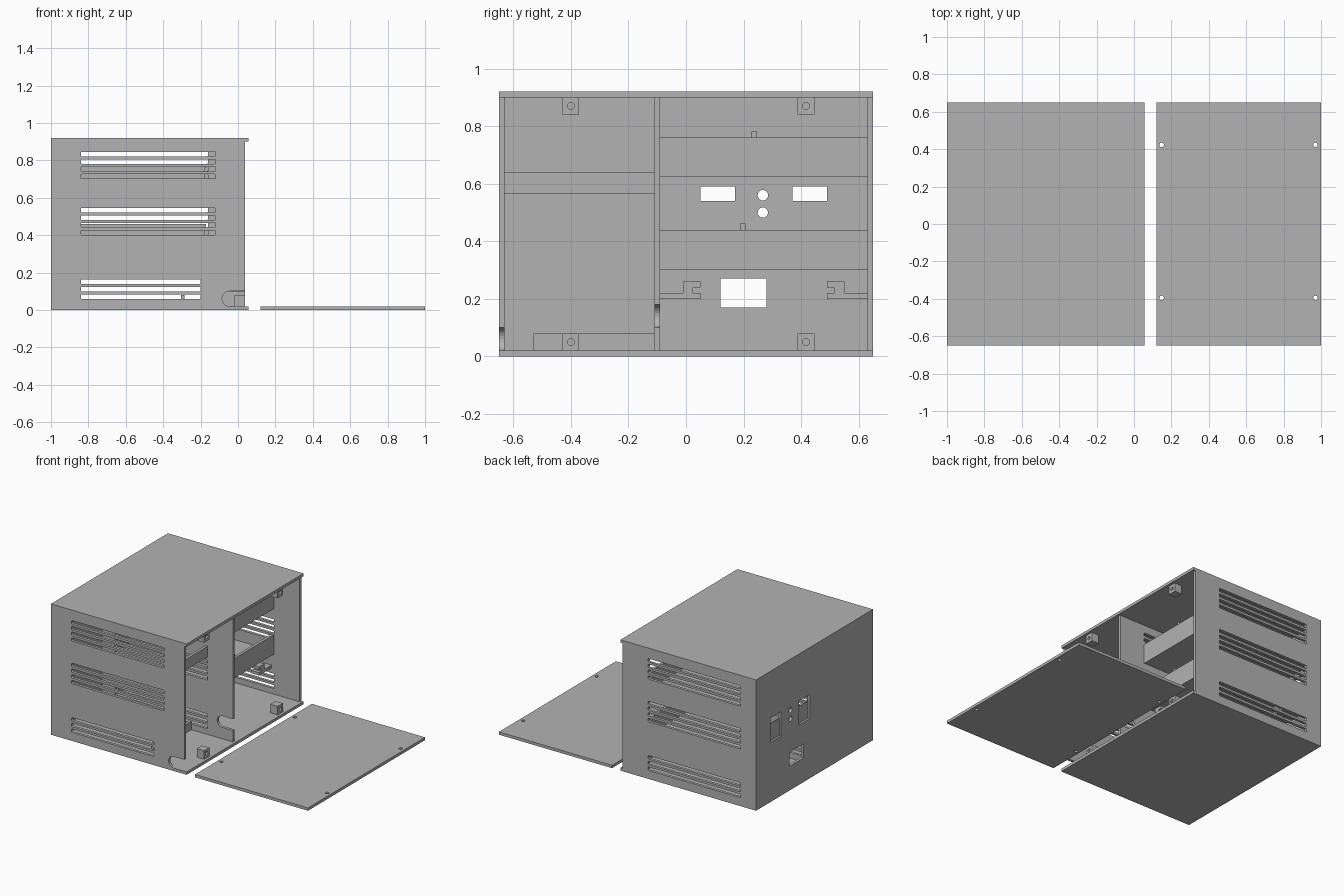
import bpy, bmesh
from mathutils import Matrix, Vector

cube = bpy.data.objects.get("Cube")
if cube:
    bpy.data.objects.remove(cube, do_unlink=True)

grey = bpy.data.materials.new("matte_grey")
grey.use_nodes = True
colour = (0.45, 0.45, 0.45, 1)
grey.diffuse_color = colour
grey.node_tree.nodes["Principled BSDF"].inputs["Base Color"].default_value = colour


def add_box(bm, x, y, z, round_axis=None, radius=0):
    """Box between the given ranges, optionally rounded around one axis."""
    spans = (x, y, z)
    centre = Vector([(a + b) / 2 for a, b in spans])
    size = [b - a for a, b in spans]
    matrix = Matrix.Translation(centre) @ Matrix.Diagonal((*size, 1))
    verts = bmesh.ops.create_cube(bm, size=1, matrix=matrix)["verts"]
    if round_axis is not None:
        edges = {e for v in verts for e in v.link_edges
                 if abs((e.verts[0].co - e.verts[1].co).normalized()[round_axis]) > 0.9}
        bmesh.ops.bevel(bm, geom=list(edges), offset=radius, segments=6,
                        affect='EDGES', profile=0.5)


def add_rod(bm, centre, radius, length, axis, sides=16):
    turn = Matrix.Rotation(1.5707963, 4, 'Y') if axis == 'X' else Matrix()
    bmesh.ops.create_cone(bm, cap_ends=True, segments=sides, radius1=radius,
                          radius2=radius, depth=length,
                          matrix=Matrix.Translation(centre) @ turn)


def to_object(name, bm):
    mesh = bpy.data.meshes.new(name)
    bm.to_mesh(mesh)
    bm.free()
    mesh.materials.append(grey)
    obj = bpy.data.objects.new(name, mesh)
    bpy.context.scene.collection.objects.link(obj)
    return obj


def box(name, x, y, z):
    bm = bmesh.new()
    add_box(bm, x, y, z)
    return to_object(name, bm)


def cut(obj, bm):
    """Subtract the cutter mesh from the part and discard the cutter."""
    cutter = to_object("cutter", bm)
    cutter.hide_render = True
    mod = obj.modifiers.new("cut", 'BOOLEAN')
    mod.operation, mod.solver, mod.object = 'DIFFERENCE', 'EXACT', cutter
    bpy.context.view_layer.update()
    graph = bpy.context.evaluated_depsgraph_get()
    mesh = bpy.data.meshes.new_from_object(obj.evaluated_get(graph))
    obj.modifiers.clear()
    obj.data = mesh
    bpy.data.objects.remove(cutter, do_unlink=True)


LEFT, RIM, EDGE = -1.0, 0.055, 0.037      # closed side, panel rim, wall edge
IN = LEFT + 0.02
DEPTH, HEIGHT, T = 0.65, 0.92, 0.02
FLOOR, CEIL = T, HEIGHT - T

# Top and bottom panels
box("bottom_panel", (LEFT, RIM), (-DEPTH, DEPTH), (0, T))
box("top_panel", (LEFT, RIM), (-DEPTH, DEPTH), (CEIL, HEIGHT))


# Vented walls: front, divider and back
def vented_wall(name, y, x_range, low_end, notch_z=None):
    wall = box(name, (LEFT if "divider" not in name else IN, EDGE), y, (FLOOR, CEIL))
    bm = bmesh.new()
    span = (y[0] - 0.05, y[1] + 0.05)
    for base, count in ((0.06, 3), (0.402, 4), (0.702, 4)):
        end = low_end if count == 3 else x_range[1]
        for i in range(count):
            z = base + i * 0.04
            add_box(bm, (x_range[0], end), span, (z, z + 0.024), 1, 0.006)
    cut(wall, bm)
    if notch_z is not None:
        bm = bmesh.new()
        add_box(bm, (-0.085, 0.2), span, (notch_z, notch_z + 0.08), 1, 0.0395)
        cut(wall, bm)


vented_wall("front_wall", (-DEPTH, T - DEPTH), (-0.84, -0.12), -0.20, 0.0205)
vented_wall("divider_wall", (-0.11, -0.09), (-0.88, -0.16), -0.16, 0.10)
vented_wall("back_wall", (DEPTH - T, DEPTH), (-0.88, -0.16), -0.16)

# Closed side wall with switch windows, a socket opening and lamp holes
side = box("side_wall", (LEFT, IN), (T - DEPTH, DEPTH - T), (FLOOR, CEIL))
through = (LEFT - 0.1, IN + 0.1)
windows = ((0.05, 0.17), (0.37, 0.49))
bm = bmesh.new()
for y in windows:
    add_box(bm, through, y, (0.42, 0.59))
add_box(bm, through, (0.12, 0.28), (0.17, 0.27))
for z in (0.50, 0.56):
    add_rod(bm, (LEFT, 0.267, z), 0.018, 0.3, 'X', 24)
cut(side, bm)
for y in windows:
    box("window_backing", (IN - 0.006, IN), y, (0.42, 0.54))

# Two trays: front lip, floor and a lengthwise rib
for name, z, rib_y in (("upper_tray", 0.623, 0.237), ("lower_tray", 0.302, 0.197)):
    box(name + "_lip", (-0.18, -0.16), (-0.09, DEPTH - T), (z, z + 0.138))
    box(name + "_floor", (IN, -0.18), (-0.09, DEPTH - T), (z, z + T))
    box(name + "_rib", (IN, -0.17), (rib_y - 0.01, rib_y + 0.01), (z + T, z + 0.159))

# Front compartment bar and low floor rail
box("cross_bar", (-0.18, -0.16), (T - DEPTH, -0.11), (0.565, 0.64))
box("floor_rail", (-0.305, -0.285), (-0.53, -0.11), (FLOOR, 0.08))

# Board holders on the divider and back wall, mirrored about the bay centre
bay = 0.27


def mirrored(y, sign):
    return tuple(sorted((bay + sign * (y[0] - bay), bay + sign * (y[1] - bay))))


for x in ((-0.24, -0.18), (-0.80, -0.74)):
    for sign in (1, -1):
        bm = bmesh.new()
        add_box(bm, x, mirrored((-0.09, 0.05), sign), (0.20, 0.22))
        add_box(bm, x, mirrored((-0.01, 0.025), sign), (0.22, 0.26))
        add_box(bm, x, mirrored((0.025, 0.05), sign), (0.24, 0.26))
        to_object("board_holder", bm)

# Screw blocks for the cover
for y in (-0.40, 0.417):
    for z in (FLOOR, CEIL - 0.06):
        block = box("screw_block", (-0.02, EDGE), (y - 0.029, y + 0.029), (z, z + 0.06))
        bm = bmesh.new()
        add_rod(bm, (EDGE, y, z + 0.03), 0.012, 0.08, 'X')
        cut(block, bm)

# Detached cover lying flat, with four screw holes
cover = box("cover_panel", (0.12, 1.0), (-DEPTH, DEPTH), (0, T))
bm = bmesh.new()
for x in (0.148, 0.97):
    for y in (-0.395, 0.423):
        add_rod(bm, (x, y, 0), 0.012, 0.1, 'Z')
cut(cover, bm)
